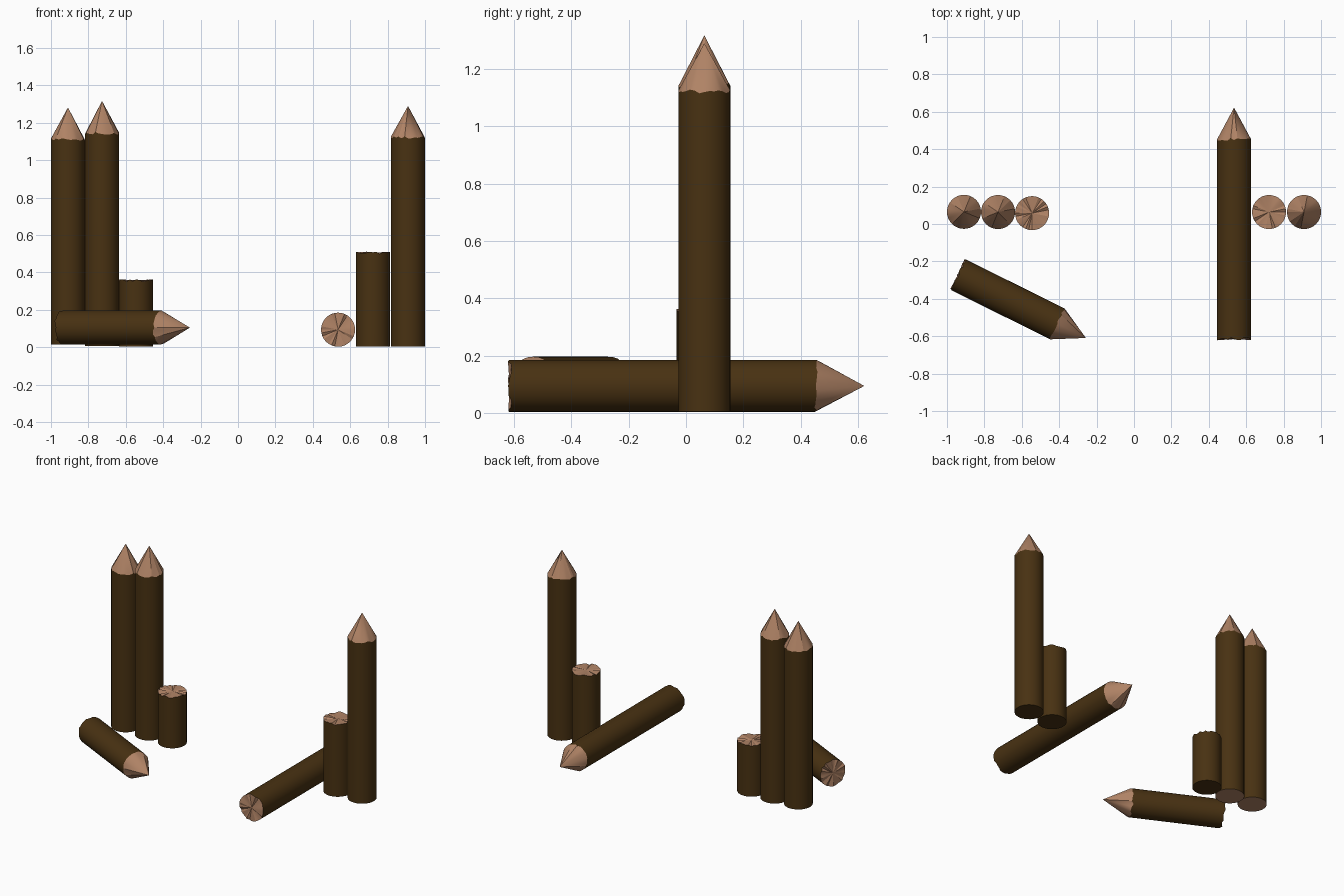
import bpy, bmesh, math, random
from mathutils import Vector

if "Cube" in bpy.data.objects:
    bpy.data.objects.remove(bpy.data.objects["Cube"])

random.seed(4)
SIDES, R = 32, 0.091


def material(name, rgb):
    m = bpy.data.materials.new(name)
    m.diffuse_color = (*rgb, 1)
    m.use_nodes = True
    m.node_tree.nodes["Principled BSDF"].inputs["Base Color"].default_value = m.diffuse_color
    return m


bark = material("dark_bark", (0.065, 0.031, 0.006))
wood = material("cut_wood", (0.43, 0.225, 0.13))


def log(name, base, direction, length, tip=0.0, rough_base=0.0, rough_top=0.007, base_wood=False):
    """Round log: bark side, fanned base, and a pointed or sawn top of bare wood."""
    bm = bmesh.new()

    def ring(z, rough):
        return [bm.verts.new((R * math.cos(a), R * math.sin(a), z + random.uniform(-rough, rough)))
                for a in (2 * math.pi * i / SIDES for i in range(SIDES))]

    low, high = ring(0, rough_base), ring(length, rough_top)
    foot = bm.verts.new((0, 0, 0))
    peak = bm.verts.new((0, 0, length + tip))
    for i in range(SIDES):
        j = (i + 1) % SIDES
        bm.faces.new((low[i], low[j], high[j], high[i]))
        bm.faces.new((low[j], low[i], foot)).material_index = int(base_wood)
        bm.faces.new((high[i], high[j], peak)).material_index = 1
    me = bpy.data.meshes.new(name)
    bm.to_mesh(me)
    bm.free()
    me.materials.append(bark)
    me.materials.append(wood)
    ob = bpy.data.objects.new(name, me)
    bpy.context.collection.objects.link(ob)
    ob.location = base
    ob.rotation_euler = Vector(direction).to_track_quat('Z', 'Y').to_euler()
    bpy.ops.object.select_all(action='DESELECT')
    ob.select_set(True)
    bpy.context.view_layer.objects.active = ob
    bpy.ops.object.shade_smooth_by_angle(angle=math.radians(22))
    return ob


UP = (0, 0, 1)

# left side of the palisade: two stakes and a broken stump
log("left_outer_stake", (-0.909, 0.065, 0.014), UP, 1.096, 0.172, base_wood=True)
log("left_inner_stake", (-0.727, 0.064, 0.006), UP, 1.138, 0.173, base_wood=True)
log("left_stump", (-0.545, 0.058, 0.003), UP, 0.354, rough_top=0.006)

# right side: one stake and a stump
log("right_stake", (0.909, 0.064, 0.005), UP, 1.117, 0.168)
log("right_stump", (0.722, 0.064, 0.003), UP, 0.501)

# fallen stakes lying on the ground
log("right_fallen_stake", (0.535, -0.615, 0.094), (0, 1, 0), 1.067, 0.17,
    rough_base=0.007, base_wood=True)
log("left_fallen_stake", (-0.94, -0.271, 0.105), (0.896, -0.444, 0), 0.588, 0.174,
    rough_base=0.007, base_wood=True)
